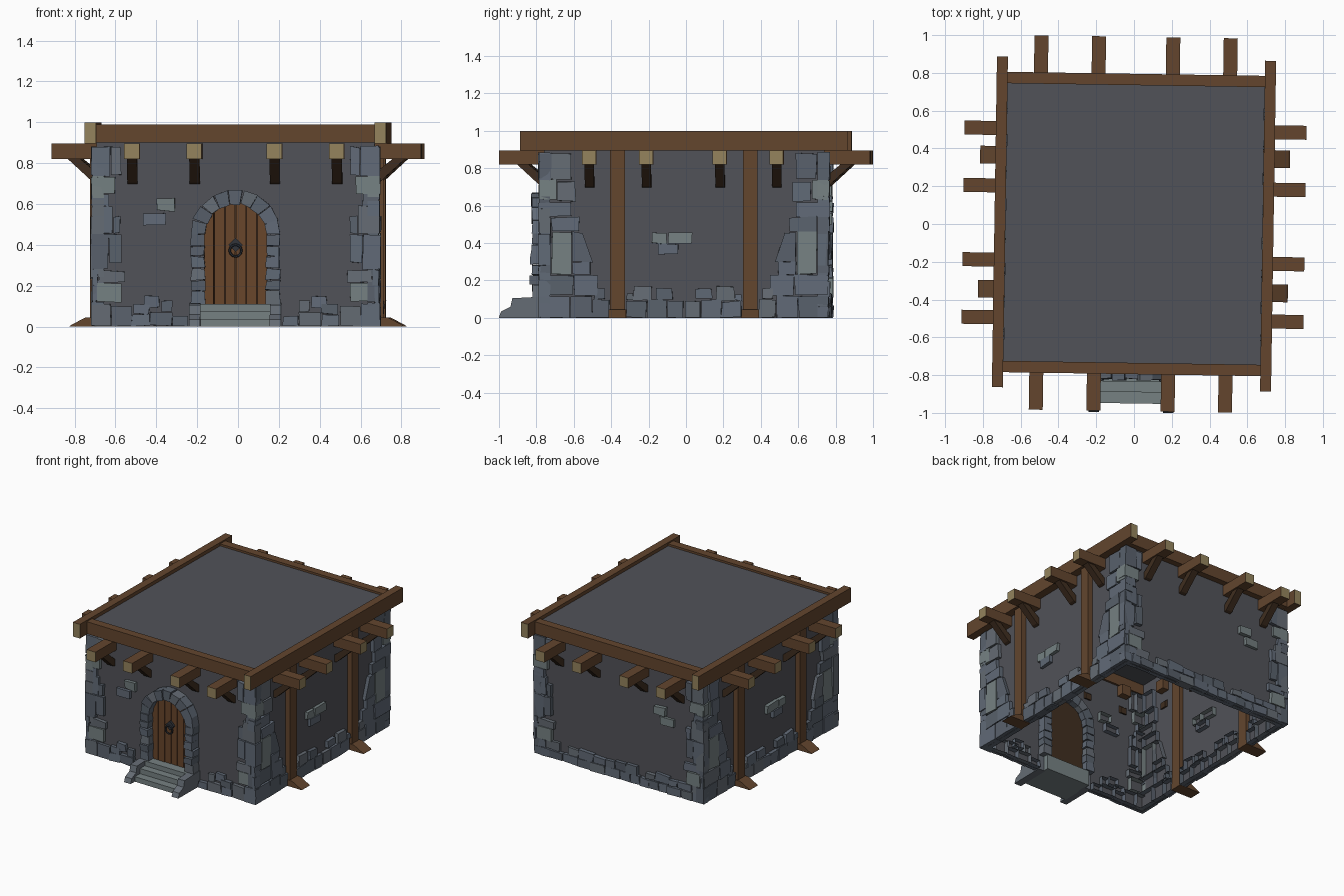
import bpy, bmesh, math, random
from mathutils import Matrix

if "Cube" in bpy.data.objects:
    bpy.data.objects.remove(bpy.data.objects["Cube"])

random.seed(4)
TWIST = Matrix.Rotation(-0.0155, 4, 'Z')      # the whole house sits slightly askew
WX, WY, TOP = 0.68, 0.75, 0.975               # wall half sizes and roof height


def material(name, r, g, b):
    m = bpy.data.materials.new(name)
    m.diffuse_color = (r, g, b, 1)
    m.use_nodes = True
    m.node_tree.nodes["Principled BSDF"].inputs["Base Color"].default_value = m.diffuse_color
    return m


PLASTER = material("plaster", 0.083, 0.085, 0.098)
STONES = [material("stone_blue", 0.12, 0.145, 0.185), material("stone_grey", 0.13, 0.15, 0.175),
          material("stone_dark", 0.10, 0.12, 0.15), material("stone_light", 0.18, 0.22, 0.225)]
WOOD = material("wood", 0.125, 0.06, 0.027)
DARK = material("dark_wood", 0.05, 0.027, 0.014)
END = material("cut_wood", 0.30, 0.23, 0.11)
DOOR = material("door_wood", 0.14, 0.06, 0.024)
IRON = material("iron", 0.03, 0.034, 0.042)

# Each side maps (along, outward, height) to the world
SIDES = {"front": lambda u, d, z: (u, -d, z), "back": lambda u, d, z: (u, d, z),
         "right": lambda u, d, z: (d, u, z), "left": lambda u, d, z: (-d, u, z)}


def prism(bm, side, profile, d0, d1, mat=0, jitter=0.0, open_back=False, end_mat=None):
    """Extrude an (along, height) profile outward from d0 to d1."""
    f = SIDES[side]
    j = lambda: random.uniform(-jitter, jitter)
    shape = [(u + j(), max(0, z + j())) for u, z in profile]
    a = [bm.verts.new(f(u, d0, z)) for u, z in shape]
    b = [bm.verts.new(f(u + j() / 2, d1 + j(), max(0, z + j() / 2))) for u, z in shape]
    n = len(a)
    faces = [bm.faces.new((a[i], a[(i + 1) % n], b[(i + 1) % n], b[i])) for i in range(n)]
    if not open_back:
        faces.append(bm.faces.new(a[::-1]))
    cap = bm.faces.new(b)
    for face in faces + [cap]:
        face.material_index = mat
    if end_mat is not None:
        cap.material_index = end_mat


def rect(u0, u1, z0, z1):
    return [(u0, z0), (u1, z0), (u1, z1), (u0, z1)]


def across(bm, side, profile, u0, u1, mat=0):
    """Extrude an (outward, height) profile along the wall from u0 to u1."""
    f = SIDES[side]
    a = [bm.verts.new(f(u0, d, z)) for d, z in profile]
    b = [bm.verts.new(f(u1, d, z)) for d, z in profile]
    n = len(a)
    faces = [bm.faces.new((a[i], a[(i + 1) % n], b[(i + 1) % n], b[i])) for i in range(n)]
    for face in faces + [bm.faces.new(a[::-1]), bm.faces.new(b)]:
        face.material_index = mat


def finish(name, bm, mats, recalc=True):
    if recalc:
        bmesh.ops.recalc_face_normals(bm, faces=bm.faces)
    bm.transform(TWIST)
    me = bpy.data.meshes.new(name)
    bm.to_mesh(me)
    bm.free()
    for m in mats:
        me.materials.append(m)
    ob = bpy.data.objects.new(name, me)
    bpy.context.collection.objects.link(ob)
    return ob


def stone(bm, side, u0, u1, z0, z1, light=False, profile=None):
    wall = WY if side in ("front", "back") else WX
    prism(bm, side, profile or rect(u0 + .002, u1 - .002, z0 + .002, z1 - .002), wall - 0.035,
          wall + random.uniform(0.021, 0.03), 3 if light else random.choice((0, 0, 1, 2)),
          0.004, open_back=True)


def arch(r, base, steps=12):
    pts = [(r, base), (r, 0.45)]
    pts += [(r * math.cos(math.pi * i / steps), 0.45 + r * math.sin(math.pi * i / steps))
            for i in range(1, steps)]
    return pts + [(-r, 0.45), (-r, base)]


# Plaster walls and flat roof, open underneath, with an arched doorway
bm = bmesh.new()
outline = [(-WX, 0), (-WX, TOP), (WX, TOP), (WX, 0)] + arch(0.17, 0)
bm.faces.new([bm.verts.new((u, -WY, z)) for u, z in outline][::-1])
corners = [(WX, -WY), (WX, WY), (-WX, WY), (-WX, -WY)]
for (x0, y0), (x1, y1) in zip(corners, corners[1:]):
    bm.faces.new([bm.verts.new(p) for p in ((x0, y0, 0), (x1, y1, 0), (x1, y1, TOP), (x0, y0, TOP))])
bm.faces.new([bm.verts.new((x, y, TOP)) for x, y in corners])
finish("walls_and_roof", bm, [PLASTER], recalc=False)

# Corner stones: (near, far, bottom, top, light), mirrored to both ends of each wall
END_QUOINS = [(.61, .705, .735, .885, 0), (.56, .61, .74, .88, 0), (.585, .71, .65, .735, 1),
              (.62, .705, .59, .65, 0), (.60, .705, .455, .59, 0), (.56, .60, .455, .54, 0),
              (.62, .71, .28, .45, 0), (.56, .62, .31, .45, 0), (.67, .705, .20, .28, 0),
              (.54, .67, .215, .275, 0), (.56, .68, .12, .215, 1), (.68, .705, .11, .20, 0)]
SIDE_QUOINS = [(.71, .775, .74, .88, 0), (.60, .71, .74, .88, 0), (.68, .775, .63, .74, 1),
               (.58, .68, .62, .73, 0), (.60, .78, .54, .62, 0), (.56, .71, .46, .54, 0),
               (.71, .775, .24, .54, 0), (.60, .71, .23, .46, 1), (.50, .60, .23, .30, 0),
               (.59, .775, .12, .23, 0), (.46, .59, .12, .23, 0)]
for side in SIDES:
    bm = bmesh.new()
    ends = side in ("front", "back")
    for s in (-1, 1):
        for a, b, z0, z1, light in (END_QUOINS if ends else SIDE_QUOINS):
            stone(bm, side, min(s * a, s * b), max(s * a, s * b), z0, z1, light)
        if not ends:
            stone(bm, side, 0, 0, 0, 0, profile=[(s * .49, .30), (s * .60, .30),
                                                 (s * .60, .46), (s * .54, .45)])
    finish(side + "_corner_stones", bm, STONES)

# Base courses along the ground
FRONT_BASE = [(.61, .71, 0, .11), (.51, .61, 0, .10), (.42, .51, 0, .06), (.42, .50, .06, .11),
              (.37, .45, .09, .15), (.31, .36, .07, .13), (.31, .42, 0, .07), (.23, .31, 0, .05)]
SIDE_BASE = [(.61, .775, 0, .12), (.49, .61, 0, .12), (.40, .49, 0, .10), (.42, .48, .10, .16),
             (.20, .31, 0, .09), (.09, .20, 0, .10), (0, .09, 0, .09),
             (.17, .27, .09, .17), (.06, .15, .10, .16), (.27, .31, .09, .13)]
for side in SIDES:
    bm = bmesh.new()
    if side == "back":
        for row, (z0, z1) in enumerate(((0, .065), (.065, .12))):
            u = -.705
            while u < .70:
                w = random.uniform(.06, .13)
                if row == 0 or random.random() < .8:
                    stone(bm, side, u, min(u + w, .705), z0, z1 + random.uniform(-.01, .012) * row)
                u += w
    else:
        for s in (-1, 1):
            for a, b, z0, z1 in (FRONT_BASE if side == "front" else SIDE_BASE):
                stone(bm, side, min(s * a, s * b), max(s * a, s * b), z0, z1)
    finish(side + "_base_stones", bm, STONES)

# Loose stones showing through the plaster
END_PATCH = [(-.39, -.295, .565, .63), (-.455, -.34, .495, .555)]
SIDE_PATCH = [(-.175, -.09, .395, .455), (-.09, .045, .395, .455), (-.14, -.03, .34, .395)]
for side in SIDES:
    bm = bmesh.new()
    for i, p in enumerate(END_PATCH if side in ("front", "back") else SIDE_PATCH):
        stone(bm, side, *p, light=i < 2 and side != "front" or i == 0)
    finish(side + "_wall_patch", bm, STONES)

# Door arch: stacked jambs and wedge stones
bm = bmesh.new()
for s in (-1, 1):
    levels = [.11, .175, .225, .285, .345, .395, .45]
    for z0, z1 in zip(levels, levels[1:]):
        prism(bm, "front", rect(*sorted((s * .15, s * .217)), z0 + .002, z1 - .002), .69,
              random.uniform(.815, .83), random.choice((0, 1, 2)), .004)
COUNT = 9
for i in range(COUNT):
    t0, t1 = (math.pi * (i + e) / COUNT for e in (.02, .98))
    ring = [(r * math.cos(t), .45 + r * math.sin(t))
            for r, t in ((.15, t0), (.22, t0), (.22, t1), (.15, t1))]
    prism(bm, "front", ring, .69, random.uniform(.815, .83), random.choice((0, 1, 2)), .004)
finish("door_arch", bm, STONES)

# Plank door with dark gaps
bm = bmesh.new()
prism(bm, "front", arch(.155, .09), .735, .755, 1)
edges = [-.155, -.105, -.052, 0, .052, .105, .155]
rise = lambda u: .45 + math.sqrt(max(0, .155 ** 2 - u * u))
for u0, u1 in zip(edges, edges[1:]):
    a, b = u0 + .002, u1 - .002
    prism(bm, "front", [(a, .09), (b, .09), (b, rise(b)), ((a + b) / 2, rise((a + b) / 2)),
                        (a, rise(a))], .75, .768 + random.uniform(0, .003), 0)
finish("door", bm, [DOOR, DARK])

# Ring handle on a diamond plate
bm = bmesh.new()
prism(bm, "front", [(0, .365), (.035, .40), (0, .435), (-.035, .40)], .765, .785)
finish("handle_plate", bm, [IRON])
bpy.ops.mesh.primitive_torus_add(major_radius=.029, minor_radius=.006, major_segments=12,
                                 minor_segments=6, location=(-.012, -.793, .372),
                                 rotation=(math.pi / 2, 0, 0))
bpy.context.object.name = "handle_ring"
bpy.context.object.data.materials.append(IRON)

# Front steps with stepped side kerbs
bm = bmesh.new()
for z0, z1, d in ((0, .037, .95), (.037, .075, .89), (.075, .11, .835)):
    prism(bm, "front", rect(-.18, .18, z0, z1), .70, d, 3)
for s in (-1, 1):
    across(bm, "front", [(.74, 0), (.998, 0), (.985, .035), (.935, .06), (.925, .105), (.74, .115)],
           s * .17, s * .225, 1)
finish("steps", bm, STONES)

# Roof frame beams
for s, side in ((-1, "left"), (1, "right")):
    bm = bmesh.new()
    for end in ("front", "back"):       # two halves so both outer ends are cut wood
        prism(bm, end, rect(s * .71 - .029, s * .71 + .029, .895, 1.0), 0, .875, 0, end_mat=1)
    finish(side + "_roof_beam", bm, [WOOD, END])
for side in ("front", "back"):
    bm = bmesh.new()
    prism(bm, side, rect(-.69, .69, .90, .99), .735, .795)
    finish(side + "_roof_beam", bm, [WOOD])

# Projecting joists and the slanted braces beneath them
for side in SIDES:
    ends = side in ("front", "back")
    wall, reach = (WY, .991) if ends else (WX, .905)
    joists, braces = bmesh.new(), bmesh.new()
    for u in (-.505, -.2, .193, .497):
        prism(joists, side, rect(u - .037, u + .037, .82, .895), wall - .05, reach, 0, end_mat=1)
        across(braces, side, [(wall - .02, .69), (wall + .02, .705), (wall + .15, .825),
                              (wall + .09, .825), (wall - .02, .735)], u - .025, u + .025)
    finish(side + "_joists", joists, [WOOD, END])
    finish(side + "_braces", braces, [DARK])

# Side posts with wedge feet
for side in ("left", "right"):
    bm = bmesh.new()
    for u in (-.355, .355):
        prism(bm, side, rect(u - .039, u + .039, 0, .90), WX - .03, .718)
        across(bm, side, [(.65, 0), (.82, 0), (.81, .008), (.74, .045), (.65, .045)],
               u - .047, u + .047)
    finish(side + "_posts", bm, [WOOD])
